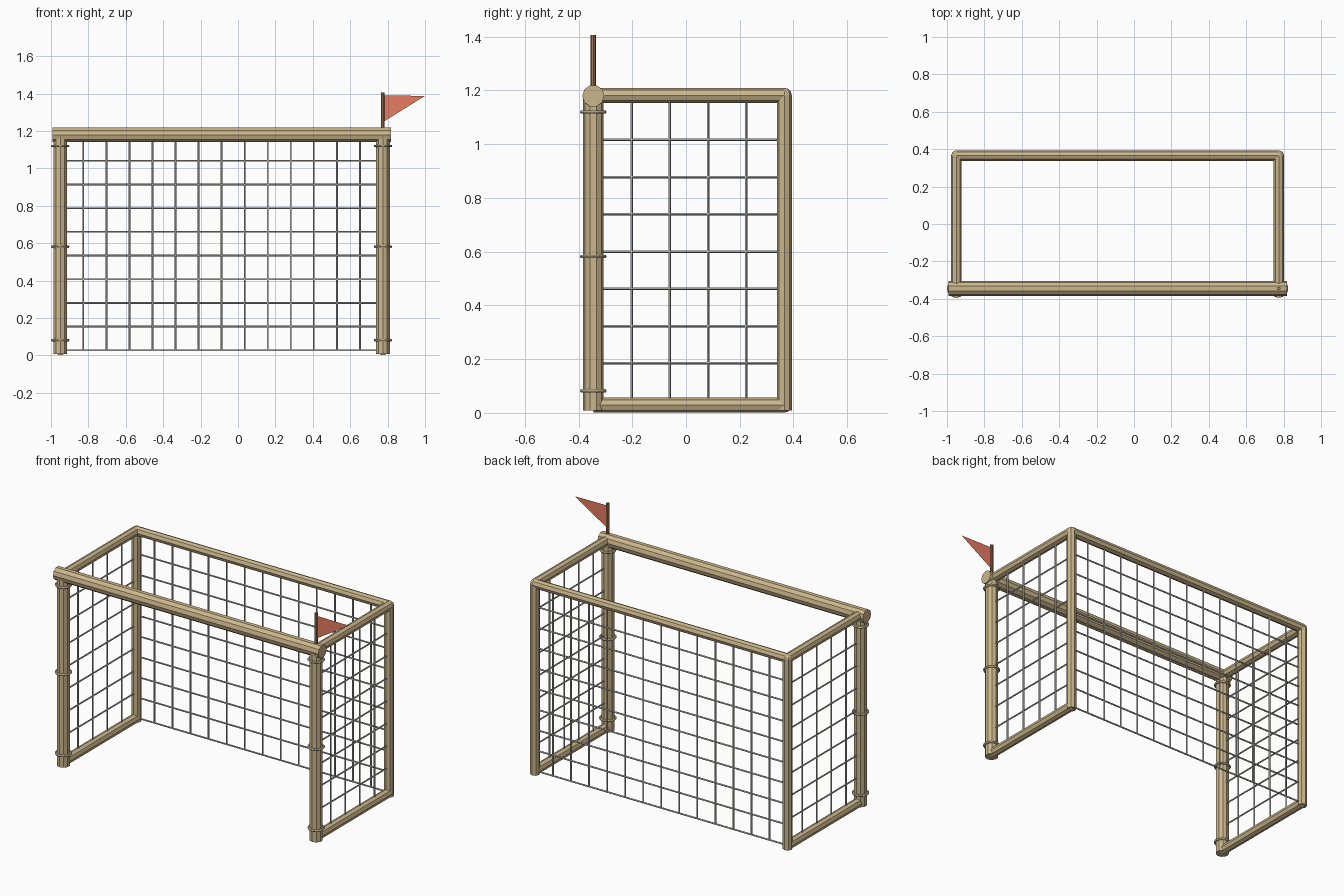
import bpy, bmesh
from mathutils import Vector, Matrix

if "Cube" in bpy.data.objects:
    bpy.data.objects.remove(bpy.data.objects["Cube"])

def mat(name, r, g, b):
    m = bpy.data.materials.new(name)
    m.diffuse_color = (r, g, b, 1)
    m.use_nodes = True
    m.node_tree.nodes["Principled BSDF"].inputs["Base Color"].default_value = m.diffuse_color
    return m

WOOD = mat("wood", 0.60, 0.47, 0.26)
CORD = mat("cord", 0.55, 0.55, 0.52)
ROPE = mat("rope", 0.68, 0.58, 0.38)
RED = mat("red", 0.80, 0.20, 0.12)
BROWN = mat("brown", 0.38, 0.20, 0.10)

def finish(name, bm, m):
    me = bpy.data.meshes.new(name)
    bm.to_mesh(me)
    bm.free()
    ob = bpy.data.objects.new(name, me)
    bpy.context.collection.objects.link(ob)
    me.materials.append(m)
    return ob

def add_rod(bm, a, b, r, sides):
    a, b = Vector(a), Vector(b)
    d = b - a
    q = Vector((0, 0, 1)).rotation_difference(d).to_matrix().to_4x4()
    bmesh.ops.create_cone(bm, cap_ends=True, segments=sides, radius1=r, radius2=r,
                          depth=d.length, matrix=Matrix.Translation((a + b) / 2) @ q)

def rods(name, pairs, r, sides, m):
    bm = bmesh.new()
    for a, b in pairs:
        add_rod(bm, a, b, r, sides)
    return finish(name, bm, m)

XL, XR, YF, YB = -0.95, 0.775, -0.345, 0.366
ZT, ZB, RF, RB = 1.182, 0.029, 0.04, 0.028

# crossbar
rods("crossbar", [((-0.993, YF, 1.18), (0.818, YF, 1.18))], 0.041, 10, WOOD)

for side, x in (("left", XL), ("right", XR)):
    # front post and thin side frame
    rods(side + "_front_post", [((x, YF, 0.008), (x, YF, 1.17))], 0.0385, 10, WOOD)
    rods(side + "_side_frame", [((x, YF, ZT), (x, YB, ZT)),
                                ((x, YF, ZB), (x, YB, ZB)),
                                ((x, YB, 0.008), (x, YB, ZT))], RB, 8, WOOD)
    # rounded corner joints at the back
    bm = bmesh.new()
    for z in (ZB, ZT):
        bmesh.ops.create_uvsphere(bm, u_segments=8, v_segments=6, radius=RB,
                                  matrix=Matrix.Translation((x, YB, z)))
    finish(side + "_back_corners", bm, WOOD)
    # rope rings on the front post
    for i, z in enumerate((0.082, 0.582, 1.12)):
        bpy.ops.mesh.primitive_torus_add(location=(x, YF, z), major_radius=0.0425,
                                         minor_radius=0.007, major_segments=16, minor_segments=6)
        ring = bpy.context.object
        ring.name = f"{side}_post_ring_{i + 1}"
        ring.data.materials.append(ROPE)
    # side net
    ys = [YF + (YB - YF) * k / 5 for k in range(1, 5)]
    zs = [0.046 + 0.1387 * k for k in range(1, 8)]
    rods(side + "_net", [((x, y, ZB), (x, y, ZT)) for y in ys] +
         [((x, YF, z), (x, YB, z)) for z in zs], 0.005, 5, CORD)

# back top bar
rods("back_top_bar", [((XL, YB, ZT), (XR, YB, ZT))], RB, 8, WOOD)

# back net, its lowest cord closing the bottom edge
xs = [XL + (XR - XL) * k / 14 for k in range(1, 14)]
zs = [0.028 + 0.1266 * k for k in range(9)]
rods("back_net", [((x, YB, 0.025), (x, YB, ZT)) for x in xs] +
     [((XL, YB, z), (XR, YB, z)) for z in zs], 0.005, 5, CORD)

# flag pole and pennant
rods("flag_pole", [((XR, YF, 1.18), (XR, YF, 1.407))], 0.0095, 8, BROWN)
bm = bmesh.new()
bm.faces.new([bm.verts.new(p) for p in ((XR + 0.008, YF, 1.253), (1.0, YF, 1.388), (XR + 0.008, YF, 1.39))])
finish("pennant", bm, RED)
bpy.context.view_layer.update()
